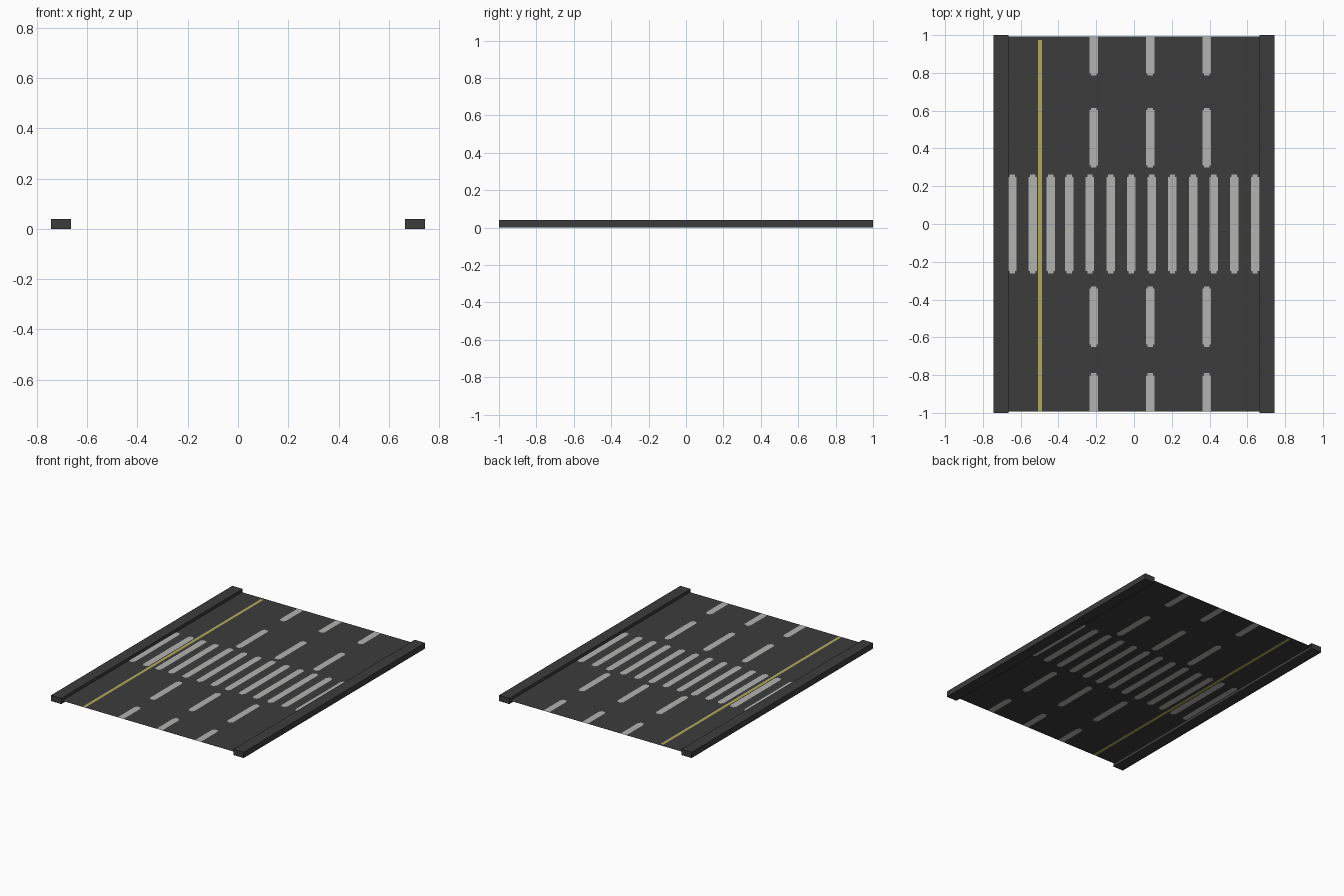
import bpy
import bmesh

if "Cube" in bpy.data.objects:
    bpy.data.objects.remove(bpy.data.objects["Cube"])

# Sizes
ROAD_X, ROAD_Y, ROAD_Z = 0.664, 0.992, 0.02
CURB_IN, CURB_OUT, CURB_H = 0.664, 0.744, 0.04
HALF, TIP_HALF, TIP = 0.0225, 0.0145, 0.012


def material(name, color):
    m = bpy.data.materials.new(name)
    m.diffuse_color = (*color, 1.0)
    m.use_nodes = True
    m.node_tree.nodes["Principled BSDF"].inputs["Base Color"].default_value = m.diffuse_color
    return m


asphalt = material("dark_asphalt", (0.045, 0.045, 0.045))
white = material("worn_white_paint", (0.45, 0.45, 0.44))
yellow = material("worn_yellow_paint", (0.42, 0.41, 0.11))


def add_object(name, bm, mats):
    me = bpy.data.meshes.new(name)
    bm.to_mesh(me)
    bm.free()
    for m in mats:
        me.materials.append(m)
    ob = bpy.data.objects.new(name, me)
    bpy.context.collection.objects.link(ob)
    return ob


# Painted areas: (x0, x1, y0, y1, material slot)
paint = [(-0.507, -0.486, -ROAD_Y, 0.975, 2)]


def stripe(x, y0, y1):
    """White stripe with small stepped tips; ends on the road edge stay square."""
    a = y0 if y0 <= -ROAD_Y else y0 + TIP
    b = y1 if y1 >= ROAD_Y else y1 - TIP
    x0, x1 = max(x - HALF, -ROAD_X), min(x + HALF, ROAD_X)
    paint.append((x0, x1, a, b, 1))
    paint.append((x - TIP_HALF, x + TIP_HALF, y0, y1, 1))


# Crosswalk bars
for x in (-0.645, -0.537, -0.441, -0.344):
    stripe(x, -0.262, 0.262)
for i in range(9):
    stripe(-0.233 + i * 0.1092, -0.262, 0.262)

# Lane dashes
for x in (-0.212, 0.087, 0.385):
    for y0, y1 in ((-ROAD_Y, -0.79), (-0.65, -0.33), (0.298, 0.615), (0.785, ROAD_Y)):
        stripe(x, y0, y1)


def cuts(values):
    return sorted({round(v, 4) for v in values})


# Road: one flat sheet cut along the paint edges
xs = cuts([-ROAD_X, ROAD_X] + [v for p in paint for v in p[:2]])
ys = cuts([-ROAD_Y, ROAD_Y] + [v for p in paint for v in p[2:4]])
bm = bmesh.new()
grid = [[bm.verts.new((x, y, ROAD_Z)) for x in xs] for y in ys]
for j in range(len(ys) - 1):
    for i in range(len(xs) - 1):
        f = bm.faces.new((grid[j][i], grid[j][i + 1], grid[j + 1][i + 1], grid[j + 1][i]))
        cx, cy = (xs[i] + xs[i + 1]) / 2, (ys[j] + ys[j + 1]) / 2
        for x0, x1, y0, y1, slot in paint:
            if x0 < cx < x1 and y0 < cy < y1:
                f.material_index = slot
                break
add_object("road_surface", bm, (asphalt, white, yellow))

# Curbs along both sides
for side, name in ((-1, "left_curb"), (1, "right_curb")):
    bm = bmesh.new()
    bmesh.ops.create_cube(bm, size=1)
    bmesh.ops.scale(bm, vec=(CURB_OUT - CURB_IN, 2.0, CURB_H), verts=bm.verts)
    bmesh.ops.translate(bm, vec=(side * (CURB_IN + CURB_OUT) / 2, 0, CURB_H / 2), verts=bm.verts)
    add_object(name, bm, (asphalt,))
